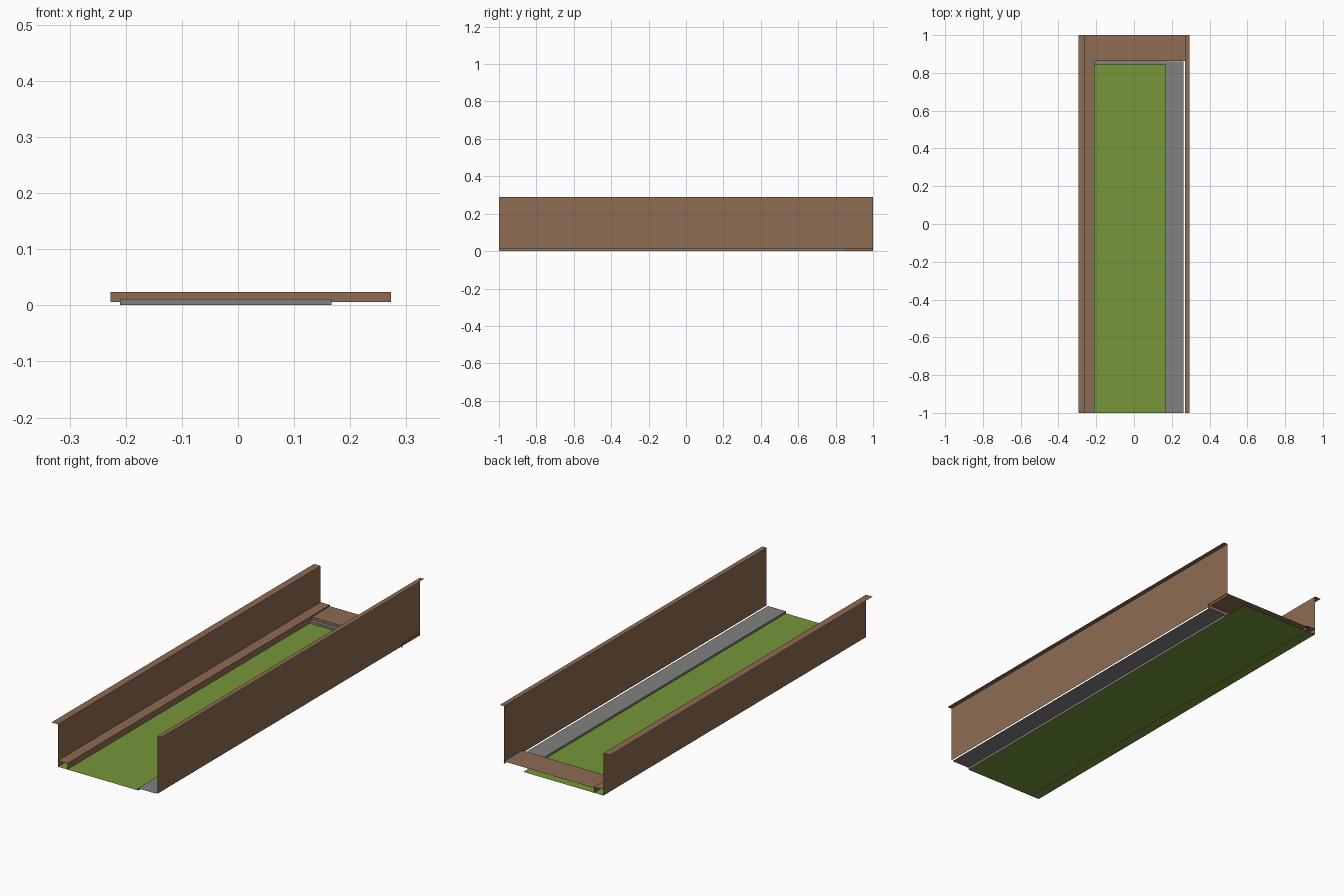
import bpy

if "Cube" in bpy.data.objects:
    bpy.data.objects.remove(bpy.data.objects["Cube"])


def material(name, rgb):
    m = bpy.data.materials.new(name)
    m.diffuse_color = (*rgb, 1.0)
    m.use_nodes = True
    m.node_tree.nodes["Principled BSDF"].inputs["Base Color"].default_value = m.diffuse_color
    return m


brown = material("brown wood", (0.27, 0.15, 0.085))
green = material("grass green", (0.18, 0.31, 0.042))
gray = material("stone gray", (0.22, 0.22, 0.215))


def sheet(name, profile, y0, y1, mat):
    """Thin open sheet: an (x, z) profile swept straight along y."""
    n = len(profile)
    verts = [(x, y, z) for y in (y0, y1) for x, z in profile]
    faces = [(i, i + 1, n + i + 1, n + i) for i in range(n - 1)]
    me = bpy.data.meshes.new(name)
    me.from_pydata(verts, [], faces)
    me.materials.append(mat)
    ob = bpy.data.objects.new(name, me)
    bpy.context.collection.objects.link(ob)
    return ob


def cross_sheet(name, profile, x0, x1, mat):
    """Thin open sheet: a (y, z) profile swept straight along x."""
    n = len(profile)
    verts = [(x, y, z) for x in (x0, x1) for y, z in profile]
    faces = [(i, n + i, n + i + 1, i + 1) for i in range(n - 1)]
    me = bpy.data.meshes.new(name)
    me.from_pydata(verts, [], faces)
    me.materials.append(mat)
    ob = bpy.data.objects.new(name, me)
    bpy.context.collection.objects.link(ob)
    return ob


# lawn floor
sheet("lawn", [(-0.26, 0.001), (0.167, 0.001)], -1, 1, green)

# side walls with outward lips on top
sheet("left_wall", [(-0.295, 0.205), (-0.26, 0.205), (-0.26, 0.001)], -1, 1, brown)
sheet("right_wall", [(0.27, 0.012), (0.27, 0.29), (0.293, 0.29)], -1, 1, brown)

# low ledge along the left wall
sheet("left_ledge", [(-0.26, 0.03), (-0.21, 0.03), (-0.21, 0.0)], -1, 1, brown)

# raised stone path along the right wall, with its step
sheet("stone_path", [(0.167, 0.0), (0.167, 0.011), (0.263, 0.011)], -1, 0.86, gray)

# narrow stone edging in front of the back step
cross_sheet("stone_edging", [(0.845, 0.001), (0.845, 0.011), (0.862, 0.011)],
            -0.21, 0.167, gray)

# back step: front riser and top
cross_sheet("back_step", [(0.862, 0.006), (0.862, 0.024), (1.0, 0.024)],
            -0.227, 0.273, brown)
